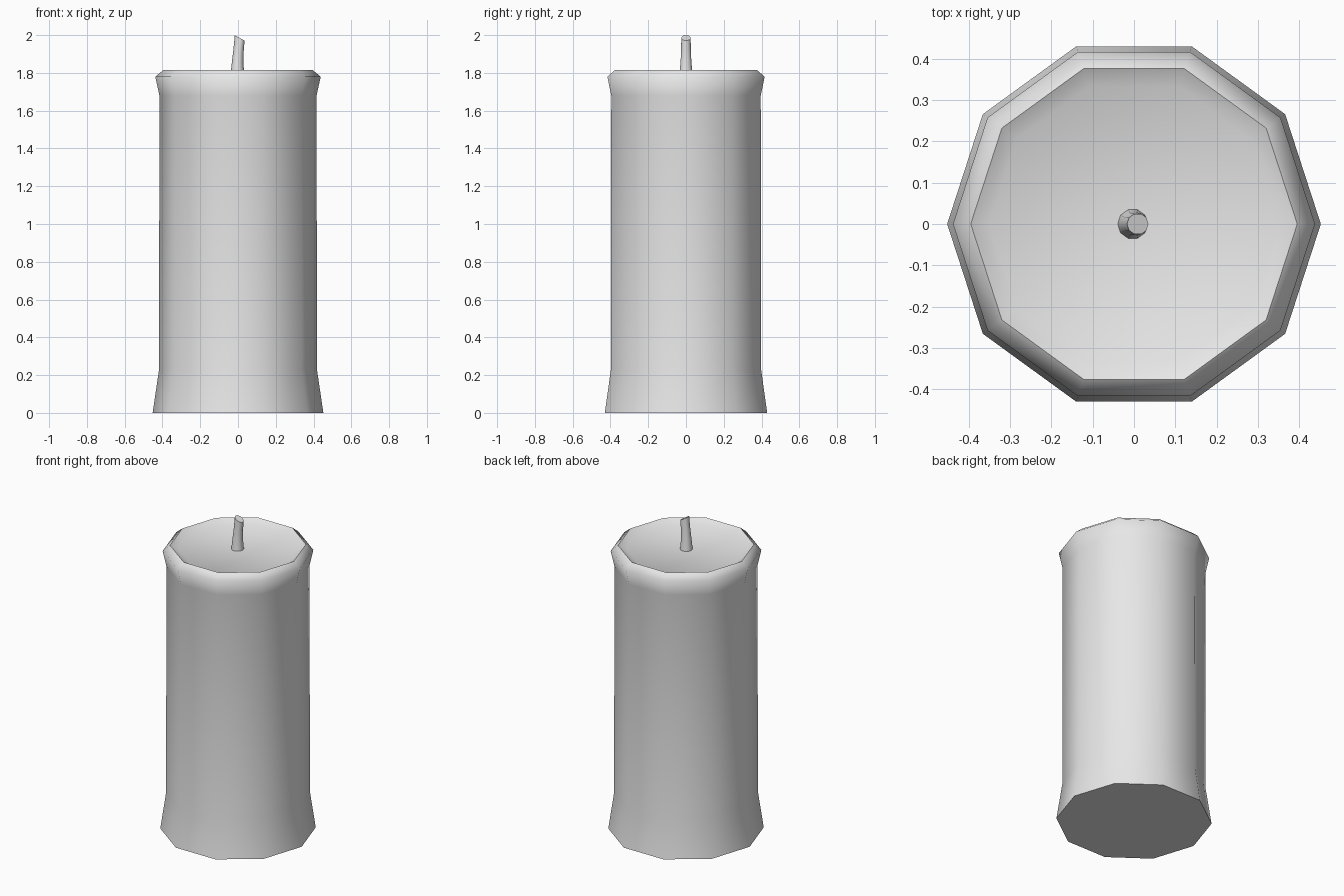
import bpy, bmesh
from math import cos, sin, pi, radians

if "Cube" in bpy.data.objects:
    bpy.data.objects.remove(bpy.data.objects["Cube"], do_unlink=True)

wax = bpy.data.materials.new("pale_grey")
wax.use_nodes = True
wax.diffuse_color = (0.8, 0.8, 0.8, 1)
wax.node_tree.nodes["Principled BSDF"].inputs["Base Color"].default_value = (0.8, 0.8, 0.8, 1)


def loft(name, rings, sides, angle):
    """Stack rings of (centre x, radius, height, slope along x) and cap both ends."""
    bm = bmesh.new()
    loops = []
    for cx, r, z, slope in rings:
        loop = []
        for i in range(sides):
            a = 2 * pi * i / sides
            loop.append(bm.verts.new((cx + r * cos(a), r * sin(a), z + slope * r * cos(a))))
        loops.append(loop)
    for low, high in zip(loops, loops[1:]):
        for i in range(sides):
            j = (i + 1) % sides
            bm.faces.new((low[i], low[j], high[j], high[i]))
    bm.faces.new(loops[0][::-1])
    bm.faces.new(loops[-1])
    mesh = bpy.data.meshes.new(name)
    bm.to_mesh(mesh)
    bm.free()
    mesh.materials.append(wax)
    obj = bpy.data.objects.new(name, mesh)
    bpy.context.collection.objects.link(obj)
    bpy.ops.object.select_all(action="DESELECT")
    obj.select_set(True)
    bpy.context.view_layer.objects.active = obj
    bpy.ops.object.shade_smooth_by_angle(angle=radians(angle))
    return obj


# Candle body: flared foot, straight column, rolled rim and recessed top
profile = [(0.452, 0), (0.418, 0.23), (0.416, 1.68), (0.438, 1.78),
           (0.395, 1.815), (0.35, 1.79)]
loft("candle_body", [(0, r, z, 0) for r, z in profile], 10, 62)

# Wick: slightly bent, waisted, with a slanted tip
loft("wick", [(-0.003, 0.037, 1.785, 0), (-0.002, 0.030, 1.86, 0),
              (0.003, 0.027, 1.92, -0.2), (0.009, 0.026, 1.985, -0.55)], 10, 62)
